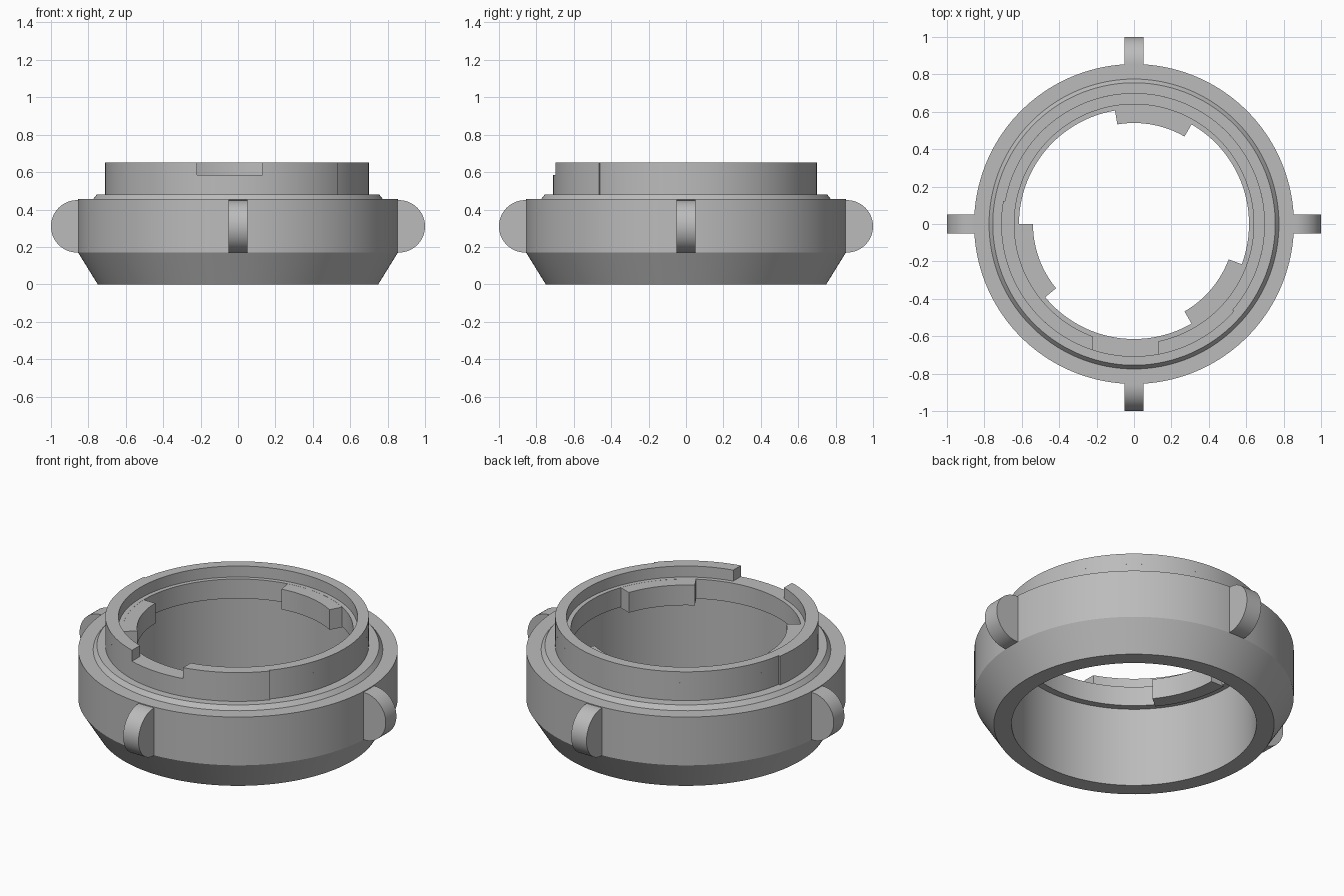
import bpy, bmesh, math
from math import radians, sin, cos, pi

cube = bpy.data.objects.get("Cube")
if cube:
    bpy.data.objects.remove(cube, do_unlink=True)

grey = bpy.data.materials.new("plain grey")
grey.use_nodes = True
COLOUR = (0.5, 0.5, 0.5, 1)
grey.diffuse_color = COLOUR
grey.node_tree.nodes["Principled BSDF"].inputs["Base Color"].default_value = COLOUR


def finish(name, bm):
    """Turn a bmesh into a smooth shaded object with sharp corners."""
    bmesh.ops.recalc_face_normals(bm, faces=bm.faces)
    mesh = bpy.data.meshes.new(name)
    bm.to_mesh(mesh)
    bm.free()
    mesh.materials.append(grey)
    mesh.shade_smooth()
    mesh.set_sharp_from_angle(angle=radians(25))
    obj = bpy.data.objects.new(name, mesh)
    bpy.context.collection.objects.link(obj)
    return obj


def lathe(name, profile, steps=160):
    """Revolve a closed (radius, height) profile around z."""
    bm = bmesh.new()
    rings = [[bm.verts.new((r * cos(a), r * sin(a), z)) for r, z in profile]
             for a in (2 * pi * i / steps for i in range(steps))]
    n = len(profile)
    for i in range(steps):
        a, b = rings[i], rings[(i + 1) % steps]
        for j in range(n):
            k = (j + 1) % n
            bm.faces.new((a[j], b[j], b[k], a[k]))
    return finish(name, bm)


def sector(name, r_in, r_out, z_low, z_high, start, end):
    """Arc shaped block; start and end give the angle in degrees at a radius."""
    bm = bmesh.new()
    steps = max(8, int((end(r_out) - start(r_out)) / 2.25))
    corners = [(r_in, z_low), (r_out, z_low), (r_out, z_high), (r_in, z_high)]
    rows = []
    for i in range(steps + 1):
        row = []
        for r, z in corners:
            a = radians(start(r) + (end(r) - start(r)) * i / steps)
            row.append(bm.verts.new((r * cos(a), r * sin(a), z)))
        rows.append(row)
    for a, b in zip(rows, rows[1:]):
        for j in range(4):
            k = (j + 1) % 4
            bm.faces.new((a[j], b[j], b[k], a[k]))
    bm.faces.new(rows[0])
    bm.faces.new(rows[-1])
    return finish(name, bm)


def fixed(angle):
    return lambda r: angle


def notch_side(x):
    return lambda r: math.degrees(math.asin(x / r)) - 90


def plus_turn(f):
    return lambda r: f(r) + 360


notch_left, notch_right = notch_side(0.13), notch_side(-0.22)
LEDGE, TOP = 0.585, 0.65

# Chamfered body with the stepped bore and the lower part of the collar
lathe("ring_body", [(0.655, 0), (0.75, 0), (0.855, 0.17), (0.855, 0.455),
                    (0.775, 0.455), (0.755, 0.48), (0.70, 0.48),
                    (0.70, LEDGE), (0.615, LEDGE), (0.615, 0.47), (0.655, 0.47)])

# Upper collar rim, open at the front notch
sector("collar_rim", 0.64, 0.70, LEDGE, TOP, notch_left, plus_turn(notch_right))

# Slightly raised band around part of the collar
sector("collar_band_lower", 0.695, 0.71, 0.475, LEDGE, fixed(170), fixed(319))
sector("collar_band_side", 0.695, 0.71, LEDGE, TOP, fixed(170), plus_turn(notch_right))
sector("collar_band_front", 0.695, 0.71, LEDGE, TOP, plus_turn(notch_left), fixed(319))

# Three bayonet tabs inside the bore
for i in range(3):
    a = 60 + 120 * i
    sector(f"bayonet_tab_{i + 1}", 0.54, 0.625, 0.465, LEDGE - 0.0005, fixed(a), fixed(a + 39.5))

# Four rounded grip lugs around the body
for i in range(4):
    bm = bmesh.new()
    outline = [(0.80, 0.17)]
    outline += [(0.86 + 0.14 * cos(t), 0.31 + 0.14 * sin(t))
                for t in (-pi / 2 + pi * k / 32 for k in range(33))]
    outline.append((0.80, 0.45))
    face = bm.faces.new([bm.verts.new((x, -0.05, z)) for x, z in outline])
    out = bmesh.ops.extrude_face_region(bm, geom=[face])
    moved = [v for v in out["geom"] if isinstance(v, bmesh.types.BMVert)]
    bmesh.ops.translate(bm, verts=moved, vec=(0, 0.1, 0))
    lug = finish(f"grip_lug_{i + 1}", bm)
    lug.rotation_euler.z = i * pi / 2
